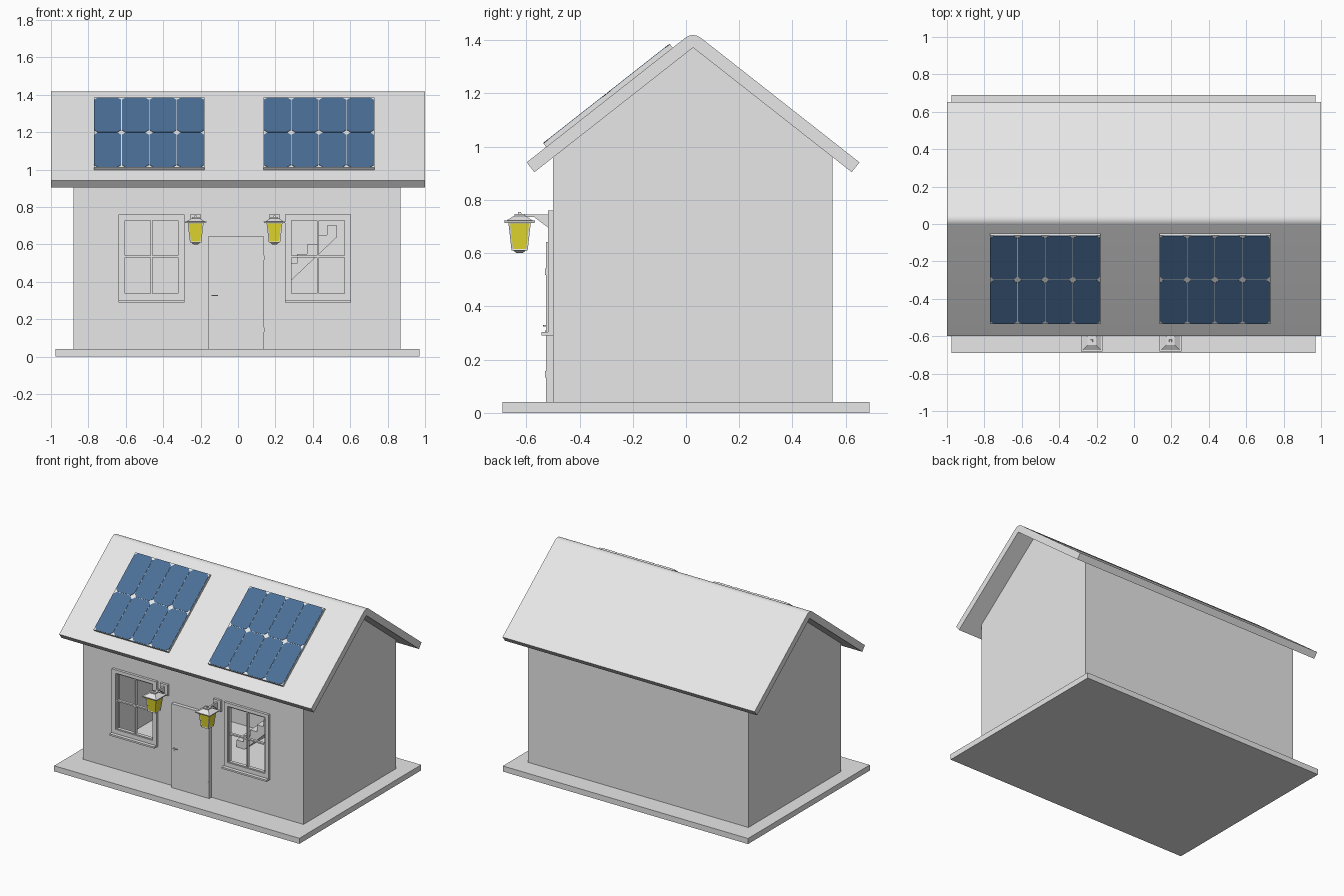
import bpy, bmesh, math
from mathutils import Matrix, Vector

if "Cube" in bpy.data.objects:
    bpy.data.objects.remove(bpy.data.objects["Cube"])


def material(name, rgb):
    m = bpy.data.materials.new(name)
    m.diffuse_color = (*rgb, 1)
    m.use_nodes = True
    m.node_tree.nodes["Principled BSDF"].inputs["Base Color"].default_value = m.diffuse_color
    return m


GREY = material("plaster_grey", (0.8, 0.8, 0.8))
WHITE = material("white", (1, 1, 1))
BLUE = material("panel_blue", (0.07, 0.16, 0.31))
YELLOW = material("lamp_yellow", (0.91, 0.83, 0.03))


def finish(name, bm, mat):
    bmesh.ops.recalc_face_normals(bm, faces=bm.faces)
    me = bpy.data.meshes.new(name)
    bm.to_mesh(me)
    bm.free()
    me.materials.append(mat)
    ob = bpy.data.objects.new(name, me)
    bpy.context.collection.objects.link(ob)
    return ob


def add_box(bm, x0, x1, y0, y1, z0, z1):
    m = Matrix.Translation(((x0 + x1) / 2, (y0 + y1) / 2, (z0 + z1) / 2))
    bmesh.ops.create_cube(bm, size=1, matrix=m @ Matrix.Diagonal((x1 - x0, y1 - y0, z1 - z0, 1)))


def boxes(name, mat, *dims):
    bm = bmesh.new()
    for d in dims:
        add_box(bm, *d)
    return finish(name, bm, mat)


def add_prism(bm, points, offset):
    face = bm.faces.new([bm.verts.new(p) for p in points])
    new = bmesh.ops.extrude_face_region(bm, geom=[face])["geom"]
    bmesh.ops.translate(bm, vec=offset, verts=[v for v in new if isinstance(v, bmesh.types.BMVert)])


def prism_x(name, mat, profile, x0, x1):
    """Extrude a (y, z) profile along x."""
    bm = bmesh.new()
    add_prism(bm, [(x0, y, z) for y, z in profile], (x1 - x0, 0, 0))
    return finish(name, bm, mat)


def add_frustum(bm, x, y, z0, z1, half0, half1):
    """Square tapered block."""
    m = Matrix.Translation((x, y, (z0 + z1) / 2)) @ Matrix.Rotation(math.pi / 4, 4, 'Z')
    bmesh.ops.create_cone(bm, cap_ends=True, segments=4, radius1=half0 * math.sqrt(2),
                          radius2=half1 * math.sqrt(2), depth=z1 - z0, matrix=m)


def cut(ob, cutter):
    mod = ob.modifiers.new("cut", 'BOOLEAN')
    mod.operation, mod.solver, mod.object = 'DIFFERENCE', 'EXACT', cutter
    bpy.context.view_layer.objects.active = ob
    bpy.ops.object.modifier_apply(modifier=mod.name)
    bpy.data.objects.remove(cutter)


# Roof line
RY, RZ, SLOPE, T = 0.0265, 1.372, 0.785, 0.047
ANG = math.atan(SLOPE)


def under_roof(y):
    return RZ - SLOPE * abs(y - RY)


# Base slab and indoor floor
boxes("base_slab", GREY, (-0.975, 0.97, -0.69, 0.69, 0, 0.04))
boxes("indoor_floor", WHITE, (-0.85, 0.84, -0.47, 0.52, 0.038, 0.044))

# Hollow gabled walls with two window openings
walls = prism_x("walls", GREY, [(-0.5, 0.04), (0.55, 0.04), (0.55, under_roof(0.55)),
                                (RY, RZ), (-0.5, under_roof(-0.5))], -0.88, 0.87)
cut(walls, boxes("room_cutter", GREY, (-0.85, 0.84, -0.47, 0.52, 0, 1.6)))
WINDOWS = (("left", -0.4625), ("right", 0.4275))
for side, cx in WINDOWS:
    cut(walls, boxes("window_cutter", GREY, (cx - 0.15, cx + 0.15, -0.6, -0.4, 0.325, 0.74)))

# Roof: folded sheet with a rounded ridge
run = 0.596
profile = [(RY - run, RZ - SLOPE * run), (RY, RZ), (RY + run, RZ - SLOPE * run)]
off = Vector((math.sin(ANG), math.cos(ANG))) * T
profile.append((RY + run + off.x, RZ - SLOPE * run + off.y))
for i in range(9):
    a = ANG - 2 * ANG * i / 8
    profile.append((RY + T * math.sin(a), RZ + T * math.cos(a)))
profile.append((RY - run - off.x, RZ - SLOPE * run + off.y))
roof = prism_x("roof", GREY, profile, -1, 1)
bpy.ops.object.select_all(action='DESELECT')
roof.select_set(True)
bpy.context.view_layer.objects.active = roof
bpy.ops.object.shade_smooth_by_angle(angle=math.radians(25))

# Solar panels: thin tray with 4 x 2 chamfered cells
PW, PL, TH = 0.592, 0.604, 0.017
cy = -0.2875
for side, cx in (("left", -0.475), ("right", 0.4325)):
    place = Matrix.Translation((cx, cy, under_roof(cy) + T / math.cos(ANG))) @ Matrix.Rotation(ANG, 4, 'X')
    tray = boxes(side + "_panel_tray", GREY, (-PW / 2, PW / 2, -PL / 2, PL / 2, -0.002, TH))
    bm = bmesh.new()
    cw, cl, c = PW / 4, PL / 2, 0.02
    for i in range(4):
        for j in range(2):
            x, y = (i - 1.5) * cw, (j - 0.5) * cl
            w, h = cw / 2 - 0.0015, cl / 2 - 0.0015
            pts = [(w, h - c), (w - c, h), (c - w, h), (-w, h - c),
                   (-w, c - h), (c - w, -h), (w - c, -h), (w, c - h)]
            add_prism(bm, [(x + u, y + v, TH - 0.002) for u, v in pts], (0, 0, 0.004))
    cells = finish(side + "_panel_cells", bm, BLUE)
    tray.matrix_world = cells.matrix_world = place

# Windows: trim, sash bars and sill
for side, cx in WINDOWS:
    z0, z1, w, b = 0.303, 0.76, 0.1775, 0.03
    boxes(side + "_window_trim", WHITE,
          (cx - w, cx - w + b, -0.518, -0.495, z0, z1), (cx + w - b, cx + w, -0.518, -0.495, z0, z1),
          (cx - w + b, cx + w - b, -0.518, -0.495, z1 - b + 0.006, z1),
          (cx - w + b, cx + w - b, -0.518, -0.495, z0, z0 + b))
    w, s = 0.15, 0.009
    boxes(side + "_window_sash", WHITE,
          (cx - w, cx - w + s, -0.51, -0.485, 0.325, 0.74), (cx + w - s, cx + w, -0.51, -0.485, 0.325, 0.74),
          (cx - w + s, cx + w - s, -0.51, -0.485, 0.325, 0.337), (cx - w + s, cx + w - s, -0.51, -0.485, 0.728, 0.74),
          (cx - 0.005, cx + 0.005, -0.508, -0.487, 0.337, 0.728),
          (cx - w + s, cx + w - s, -0.507, -0.488, 0.53, 0.54))
    boxes(side + "_window_sill", WHITE, (cx - 0.1775, cx + 0.1775, -0.543, -0.495, 0.291, 0.303))

# Door with handle, keyhole plate and hinges
boxes("door", WHITE, (-0.16, 0.14, -0.526, -0.495, 0.04, 0.642))
boxes("door_handle", GREY, (-0.142, -0.108, -0.538, -0.533, 0.325, 0.331),
      (-0.142, -0.135, -0.534, -0.525, 0.325, 0.331), (-0.14, -0.135, -0.529, -0.525, 0.298, 0.31))
boxes("door_hinges", GREY, *[(0.132, 0.142, -0.53, -0.52, z - 0.012, z + 0.012) for z in (0.145, 0.53)])

# Staircase inside, rising to the right
rise, tread = 0.0505, 0.0535
steps = 13
x, z = -0.1655, 0.044
pts = [(x, z)]
for i in range(steps):
    z += rise
    pts.append((x, z))
    x += tread
    pts.append((x, z))
pts += [(x, z - 0.06), (pts[0][0] + 0.065, 0.044)]
bm = bmesh.new()
add_prism(bm, [(px, 0.22, pz) for px, pz in pts], (0, 0.28, 0))
finish("staircase", bm, WHITE)

# Wall lanterns
LY = -0.625
for side, cx in (("left", -0.2265), ("right", 0.195)):
    boxes(side + "_lamp_plate", WHITE, (cx - 0.03, cx + 0.03, -0.517, -0.495, 0.68, 0.76))
    prism_x(side + "_lamp_arm", WHITE,
            [(-0.51, 0.745), (-0.635, 0.745), (-0.635, 0.738), (-0.57, 0.735), (-0.51, 0.69)],
            cx - 0.006, cx + 0.006)
    bm = bmesh.new()
    add_frustum(bm, cx, LY, 0.612, 0.715, 0.027, 0.039)
    finish(side + "_lamp_glass", bm, YELLOW)
    bm = bmesh.new()
    add_frustum(bm, cx, LY, 0.612, 0.715, 0.028, 0.04)
    frame = finish(side + "_lamp_frame", bm, GREY)
    mod = frame.modifiers.new("bars", 'WIREFRAME')
    mod.thickness = 0.008
    bm = bmesh.new()
    for z0, z1, a, b in ((0.601, 0.612, 0.012, 0.027), (0.714, 0.722, 0.056, 0.058),
                         (0.722, 0.74, 0.05, 0.022), (0.74, 0.747, 0.02, 0.02),
                         (0.747, 0.754, 0.007, 0.005)):
        add_frustum(bm, cx, LY, z0, z1, a, b)
    finish(side + "_lamp_cap", bm, WHITE)
